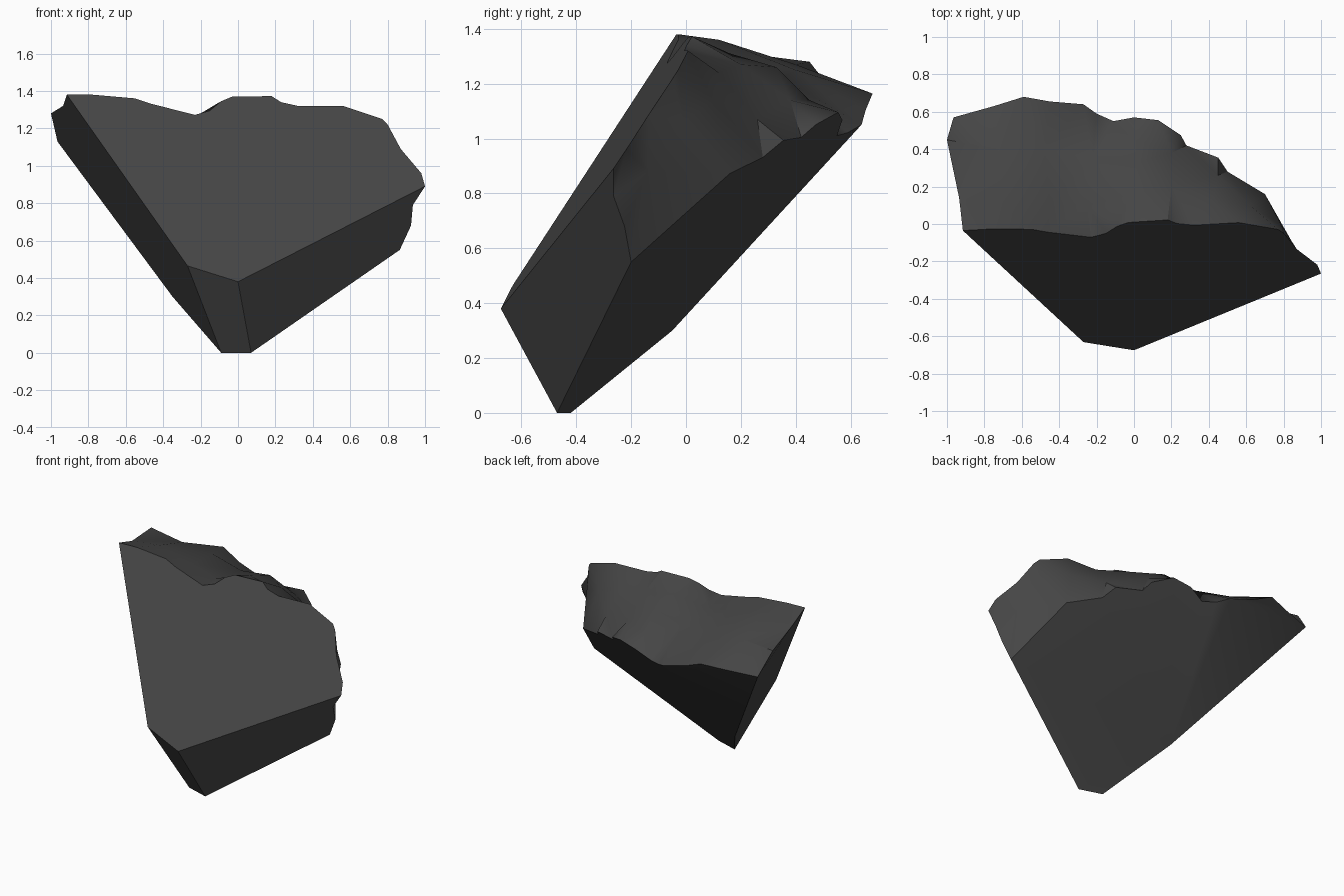
import bpy, bmesh, math
from mathutils import Vector, geometry

if "Cube" in bpy.data.objects:
    bpy.data.objects.remove(bpy.data.objects["Cube"])


def front(x, z):
    # point on the flat front cleavage plane
    return Vector((x, -0.675 + 0.057 * x + 0.692 * (z - 0.38), z))


def back(x, y):
    # point on the flat back cleavage plane
    return Vector((x, y, (y + 0.47 + 0.32 * (x - 0.07)) / 0.953))


def back_left(x, y):
    # point on the narrower plane at the back left
    return Vector((x, y, 0.3 + (y + 0.05 - 0.209 * (x + 0.35)) / 0.903))


# lower corners of the shard
front_tip, front_left = front(0, 0.38), front(-0.27, 0.465)
base_right, base_left = Vector((0.07, -0.47, 0)), Vector((-0.09, -0.42, 0))
back_low = Vector((-0.35, -0.05, 0.30))

# broken rim, one run per flat side, going round from the front left corner
rim_front = [front(x, z) for x, z in (
    (-0.915, 1.38), (-0.78, 1.38), (-0.55, 1.36), (-0.46, 1.33), (-0.23, 1.272),
    (-0.15, 1.295), (-0.09, 1.345), (-0.03, 1.37), (0.18, 1.372), (0.23, 1.34),
    (0.32, 1.32), (0.56, 1.32), (0.77, 1.25), (0.80, 1.22), (0.87, 1.09),
    (0.98, 0.96), (1.0, 0.89))]
rim_right = [Vector(p) for p in (
    (0.935, -0.264, 0.79), (0.925, -0.224, 0.68), (0.865, -0.2, 0.55))]
rim_back = [back(x, y) for x, y in (
    (0.70, 0.16), (0.50, 0.28), (0.45, 0.355), (0.28, 0.42), (0.25, 0.475),
    (0.13, 0.555), (0, 0.57), (-0.11, 0.55), (-0.2, 0.59), (-0.27, 0.64))]
rim_back_left = [back_left(x, y) for x, y in (
    (-0.45, 0.655), (-0.59, 0.68), (-0.75, 0.63), (-0.965, 0.57))]
rim_left = [Vector(p) for p in ((-1.0, 0.45, 1.28), (-0.935, 0.14, 1.32))]
rim = rim_front + rim_right + rim_back + rim_back_left + rim_left

# bumps and hollows of the fractured top
bumps = [Vector(p) for p in (
    (-0.7, 0.12, 1.36), (-0.72, 0.4, 1.27), (-0.45, 0.12, 1.29), (-0.48, 0.4, 1.25),
    (-0.25, 0.1, 1.25), (-0.22, 0.35, 1.22), (-0.02, 0.16, 1.31), (0.02, 0.33, 1.26),
    (0.0, 0.45, 1.14), (0.2, 0.2, 1.27), (0.2, 0.38, 1.14), (0.42, 0.12, 1.24),
    (0.45, 0.26, 1.07), (0.62, 0.1, 1.14), (0.79, -0.01, 1.06), (0.87, -0.14, 0.88))]

bm = bmesh.new()
made = {}


def vert(p):
    key = tuple(round(c, 5) for c in p)
    if key not in made:
        made[key] = bm.verts.new(p)
    return made[key]


def face(points):
    return bm.faces.new([vert(p) for p in points])


# flat cleaved sides
right_end, back_end, left_end = rim_right[-1], rim_back[-1], rim_back_left[-1]
face([front_left, front_tip] + rim_front[::-1])
face([front_tip, base_right] + rim_right[::-1] + [rim_front[-1]])
face([base_left, base_right, right_end] + rim_back + [back_low])
face([back_low, back_end] + rim_back_left)
face([back_low, left_end] + rim_left + [rim_front[0], front_left, base_left])
face([front_left, front_tip, base_right, base_left])

# rough top, triangulated across the rim as seen along its mean normal
n = Vector((0.4, 0.4, 0.82)).normalized()
u = n.orthogonal().normalized()
v = n.cross(u)
pts = rim + bumps
loop = list(range(len(rim)))
result = geometry.delaunay_2d_cdt([Vector((p.dot(u), p.dot(v))) for p in pts],
                                  [], [loop], 1, 1e-6)
out_faces, origin = result[2], result[3]
for f in out_faces:
    ids = [origin[i] for i in f]
    if all(ids):
        tri = [pts[i[0]] for i in ids]
        try:
            face(tri)
        except ValueError:
            pass

bmesh.ops.recalc_face_normals(bm, faces=bm.faces)
mesh = bpy.data.meshes.new("stone_shard")
bm.to_mesh(mesh)
bm.free()
shard = bpy.data.objects.new("stone_shard", mesh)
bpy.context.collection.objects.link(shard)

# dark stone colour
stone = bpy.data.materials.new("dark_stone")
stone.diffuse_color = (0.06, 0.06, 0.06, 1)
stone.use_nodes = True
stone.node_tree.nodes["Principled BSDF"].inputs["Base Color"].default_value = stone.diffuse_color
mesh.materials.append(stone)

bpy.context.view_layer.objects.active = shard
shard.select_set(True)
bpy.ops.object.shade_smooth_by_angle(angle=math.radians(32))
